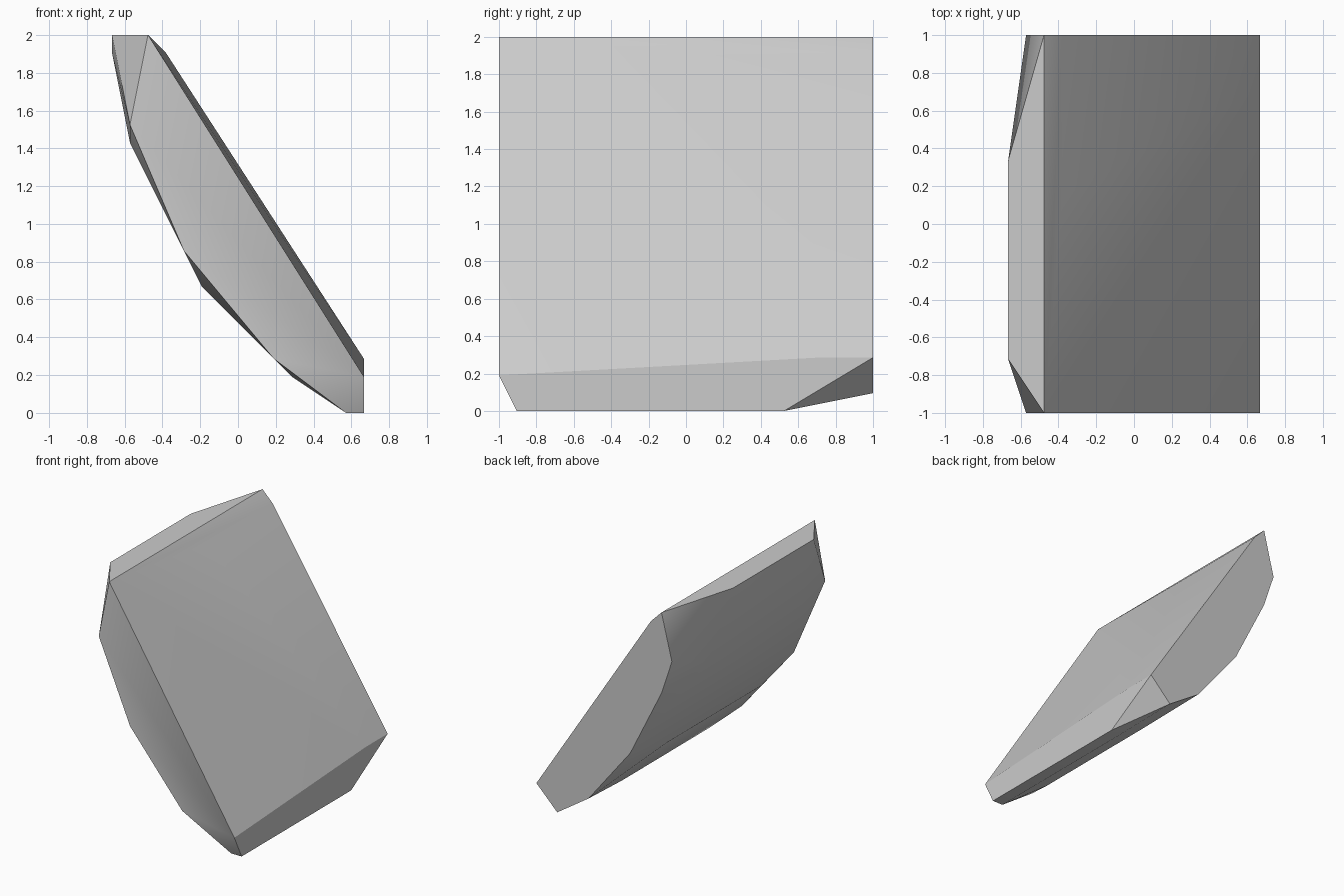
import bpy
import bmesh
import math

cube = bpy.data.objects.get("Cube")
if cube:
    bpy.data.objects.remove(cube, do_unlink=True)

STEP = 2 / 21          # the slab's corners lie on a regular lattice
WIDE, DEEP = 14, 21    # lattice cells across x and y

# End profiles as (x, z) lattice steps
front_profile = [(2, 21), (14, 2), (9, 3), (4, 9), (1, 16)]
back_profile = [(3, 20), (2, 21), (1, 17), (2, 14), (5, 8), (9, 3), (12, 1), (14, 3)]

# Long ridges between the ends as (x, z, y start, y end)
ridges = [
    (14, 0, 1, 16), (13, 0, 1, 15),                  # foot
    (10, 2, 3, 15), (5, 7, 3, 16), (1, 15, 3, 16),   # bulging underside
    (0, 20, 4, 11), (0, 21, 3, 14),                  # upper rim
    (14, 3, 18, 21), (3, 20, 12, 21),                # sloped face
]

corners = {(x, 0, z) for x, z in front_profile}
corners |= {(x, DEEP, z) for x, z in back_profile}
for x, z, start, end in ridges:
    corners |= {(x, start, z), (x, end, z)}

# Wrap the corners in a faceted shell
bm = bmesh.new()
for x, y, z in sorted(corners):
    bm.verts.new(((x - WIDE / 2) * STEP, (y - DEEP / 2) * STEP, z * STEP))
bmesh.ops.convex_hull(bm, input=bm.verts)
loose = [v for v in bm.verts if not v.link_faces]
bmesh.ops.delete(bm, geom=loose, context='VERTS')
bmesh.ops.dissolve_limit(bm, angle_limit=math.radians(0.2), verts=bm.verts, edges=bm.edges)
bmesh.ops.recalc_face_normals(bm, faces=bm.faces)
mesh = bpy.data.meshes.new("leaning_slab")
bm.to_mesh(mesh)
bm.free()

slab = bpy.data.objects.new("leaning_slab", mesh)
bpy.context.collection.objects.link(slab)

# Plain grey surface
grey = bpy.data.materials.new("light_grey")
grey.use_nodes = True
colour = (0.6, 0.6, 0.6, 1)
grey.diffuse_color = colour
grey.node_tree.nodes["Principled BSDF"].inputs["Base Color"].default_value = colour
mesh.materials.append(grey)

# Soft shading over shallow facets, crisp main edges
bpy.ops.object.select_all(action='DESELECT')
slab.select_set(True)
bpy.context.view_layer.objects.active = slab
bpy.ops.object.shade_smooth_by_angle(angle=math.radians(30))
